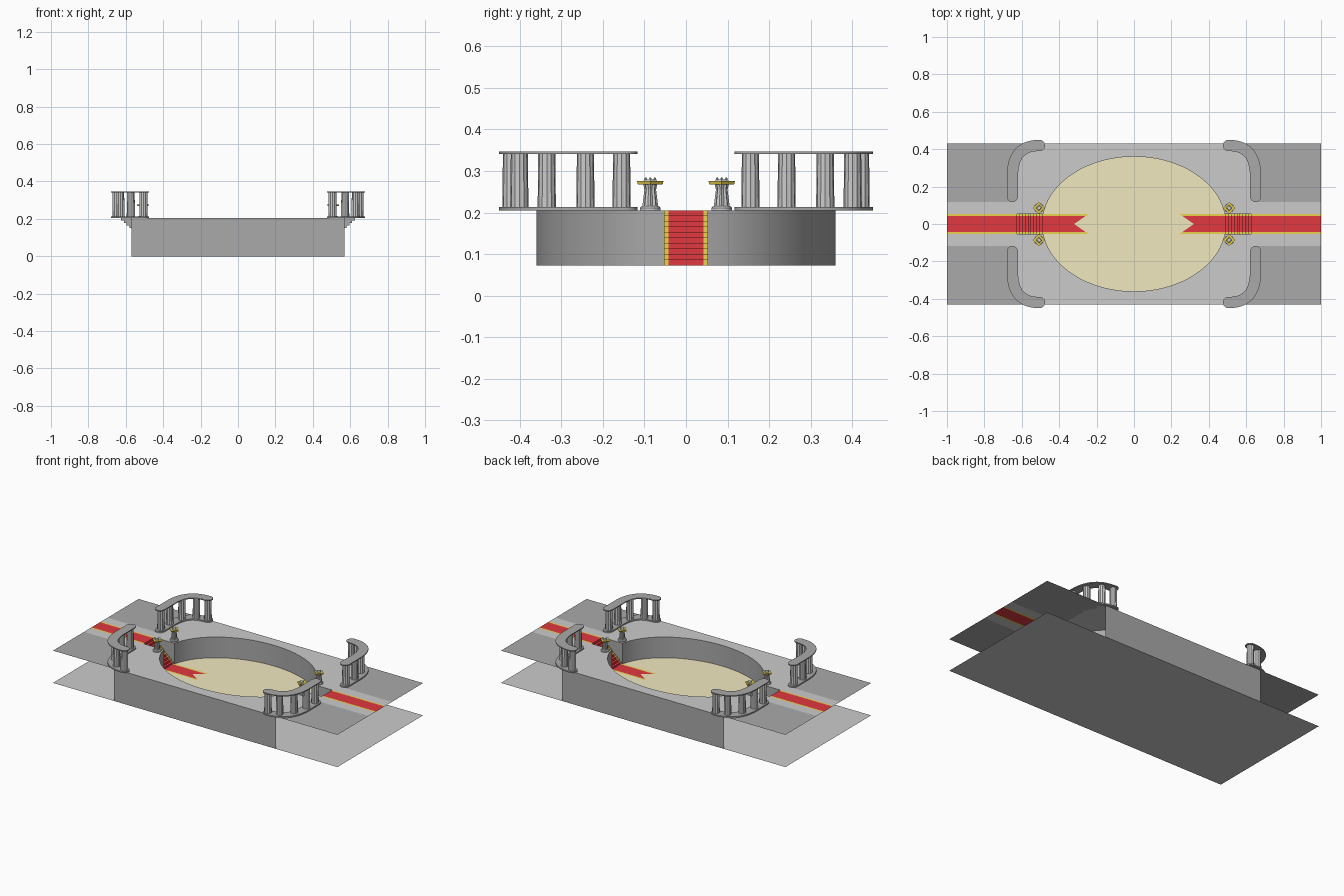
import bpy, bmesh, math
from mathutils import Vector

if "Cube" in bpy.data.objects:
    bpy.data.objects.remove(bpy.data.objects["Cube"])

DECK, SAND, N = 0.205, 0.073, 10          # deck height, arena floor height, steps per stair
RX, RY, YS, YR = 0.49, 0.36, 0.053, 0.042  # arena radii, stair half width, red half width
X0, X1 = 0.49, 0.64                        # stair start and end


def mat(name, c):
    m = bpy.data.materials.new(name)
    m.diffuse_color = (*c, 1)
    m.use_nodes = True
    m.node_tree.nodes["Principled BSDF"].inputs["Base Color"].default_value = m.diffuse_color
    return m


DARK = mat("dark_stone", (0.4, 0.4, 0.4))
SANDM = mat("sand", (0.88, 0.81, 0.53))
RED = mat("red_cloth", (0.75, 0.04, 0.05))
GOLD = mat("gold_trim", (0.85, 0.65, 0.08))


def finish(name, bm, m=None, smooth=None, mirror=(True, True)):
    me = bpy.data.meshes.new(name)
    bm.to_mesh(me)
    bm.free()
    ob = bpy.data.objects.new(name, me)
    bpy.context.collection.objects.link(ob)
    if m:
        me.materials.append(m)
    if smooth:
        bpy.context.view_layer.objects.active = ob
        ob.select_set(True)
        bpy.ops.object.shade_smooth_by_angle(angle=math.radians(smooth))
        ob.select_set(False)
    md = ob.modifiers.new("mirror", 'MIRROR')
    md.use_axis = (mirror[0], mirror[1], False)
    return ob


def sheet(name, polys, facing, m=None, smooth=None, mirror=(True, True)):
    """Open surface from polygons, all turned towards the facing direction."""
    bm = bmesh.new()
    for p in polys:
        f = bm.faces.new([bm.verts.new(v) for v in p])
        f.normal_update()
        if f.normal.dot(Vector(facing)) < 0:
            f.normal_flip()
    bmesh.ops.remove_doubles(bm, verts=bm.verts, dist=1e-5)
    return finish(name, bm, m, smooth, mirror)


def flat(pts, z):
    return [(x, y, z) for x, y in pts]


def strip(line, ya, yb):
    return [[(a[0], ya, a[1]), (b[0], ya, b[1]), (b[0], yb, b[1]), (a[0], yb, a[1])]
            for a, b in zip(line, line[1:])]


# Shared outlines: quarter ellipse, railing centre line, stair profile
end = math.acos(YS / RY)
ellipse = [(RX * math.sin(end * i / 20), RY * math.cos(end * i / 20)) for i in range(21)]
XE = ellipse[-1][0]

bez = [Vector(p) for p in ((0.65, 0.26), (0.648, 0.37), (0.60, 0.42), (0.505, 0.42))]
rail = [Vector((0.65, 0.147))]
for i in range(15):
    t = i / 14
    rail.append((1-t)**3*bez[0] + 3*t*(1-t)**2*bez[1] + 3*t*t*(1-t)*bez[2] + t**3*bez[3])

stair = [(X0, SAND)]
for i in range(N):
    z = SAND + (DECK - SAND) * (i + 1) / N
    stair += [(X0 + (X1 - X0) * i / N, z), (X0 + (X1 - X0) * (i + 1) / N, z)]

# Ground, outer walls and deck
sheet("ground", [flat([(0, 0), (1, 0), (1, 0.43), (0, 0.43)], 0)], (0, 0, 1))
sheet("outer_wall", [[(0, .43, 0), (.57, .43, 0), (.57, .43, DECK), (0, .43, DECK)]], (0, 1, 0), DARK)
border = [(0.65, 0.118)] + [tuple(p) for p in rail] + [(0.505, 0.43)]
sheet("deck", [flat([(0, 0.43)] + ellipse + [(X1, YS), (1, YS), (1, 0.118)] + border, DECK)], (0, 0, 1))
sheet("deck_corner", [flat([(1, 0.43), (1, 0.118)] + border, DECK)], (0, 0, 1), DARK)

# Sunken arena floor and wall
sheet("arena_floor", [flat([(0, 0)] + ellipse + [(X0, YS), (X0, 0)], SAND)], (0, 0, 1), SANDM)
sheet("arena_wall", [[(*a, SAND), (*b, SAND), (*b, DECK), (*a, DECK)]
                     for a, b in zip(ellipse, ellipse[1:])], (-1, -1, 0), DARK, 30)

# Stairs with carpet running on to the deck edge
run = stair + [(1, DECK)]
sheet("stair_carpet", strip(run, -YR, YR), (-1, 0, 1), RED, None, (True, False))
sheet("stair_trim", strip(run, YR, YS), (-1, 0, 1), GOLD)
sheet("stair_side_wall", [[(x, YS, z) for x, z in stair + [(XE, DECK), (XE, SAND)]]], (0, -1, 0), DARK)

# Swallow-tailed carpet ends on the sand
zc = SAND + 0.002
sheet("carpet_end", [flat([(0.32, 0), (0.26, YR), (X0, YR), (X0, 0)], zc)], (0, 0, 1), RED)
sheet("carpet_end_trim", [flat([(0.26, YR), (0.243, YS), (X0, YS), (X0, YR)], zc)], (0, 0, 1), GOLD)


# Curved balustrades: rounded slabs following the centre line, with columns
def slab(name, z0, z1, r):
    left, right = [], []
    for i, p in enumerate(rail):
        d = (rail[min(i + 1, len(rail) - 1)] - rail[max(i - 1, 0)]).normalized()
        n = Vector((-d.y, d.x)) * r
        left.append(p + n)
        right.append(p - n)

    def cap(c, start):
        a0 = math.atan2(start.y - c.y, start.x - c.x)
        return [c + r * Vector((math.cos(a0 - math.pi * k / 8), math.sin(a0 - math.pi * k / 8)))
                for k in range(1, 8)]
    outline = left + cap(rail[-1], left[-1]) + right[::-1] + cap(rail[0], right[0])
    bm = bmesh.new()
    f = bm.faces.new([bm.verts.new((p.x, p.y, z0)) for p in outline])
    ext = bmesh.ops.extrude_face_region(bm, geom=[f], use_keep_orig=True)
    bmesh.ops.translate(bm, verts=[v for v in ext["geom"] if isinstance(v, bmesh.types.BMVert)],
                        vec=(0, 0, z1 - z0))
    bmesh.ops.recalc_face_normals(bm, faces=bm.faces)
    finish(name, bm, DARK, 30)


slab("balustrade_base", DECK, 0.213, 0.03)
slab("balustrade_top", 0.341, 0.347, 0.03)


def lathe(bm, x, y, prof, sides, turn=0.0, flute=0.0):
    """Closed stack of rings (radius, z); flute pulls every other corner inwards."""
    rings = []
    for r, z in prof:
        ring = []
        for k in range(sides):
            a = turn + 2 * math.pi * k / sides
            q = r * (1 - flute * (k % 2))
            ring.append(bm.verts.new((x + q * math.cos(a), y + q * math.sin(a), z)))
        rings.append(ring)
    for a, b in zip(rings, rings[1:]):
        for k in range(sides):
            j = (k + 1) % sides
            bm.faces.new((a[k], a[j], b[j], b[k]))
    bm.faces.new(rings[0][::-1])
    bm.faces.new(rings[-1])


bm = bmesh.new()
for x, y in ((0.65, 0.155), (0.65, 0.242), (0.629, 0.335), (0.573, 0.401), (0.505, 0.42)):
    lathe(bm, x, y, [(0.022, 0.213), (0.0205, 0.341)], 24, 0, 0.06)
finish("balustrade_columns", bm)

# Braziers beside the stairs: fluted stand, gold tray, ring of spikes
BX, BY = 0.509, 0.086
bm = bmesh.new()
lathe(bm, BX, BY, [(0.025, DECK), (0.025, 0.211), (0.021, 0.216)], 16)
lathe(bm, BX, BY, [(0.019, 0.216), (0.014, 0.255), (0.017, 0.269)], 16, 0, 0.2)
finish("brazier_stand", bm)
bm = bmesh.new()
lathe(bm, BX, BY, [(0.030, 0.268), (0.032, 0.276)], 4)
finish("brazier_tray", bm, GOLD)
bm = bmesh.new()
lathe(bm, BX, BY, [(0.017, 0.276), (0.014, 0.279)], 4)
for k in range(4):
    a = math.pi / 2 * k
    lathe(bm, BX + 0.011 * math.cos(a), BY + 0.011 * math.sin(a), [(0.004, 0.278), (0.002, 0.284)], 4)
finish("brazier_spikes", bm)
